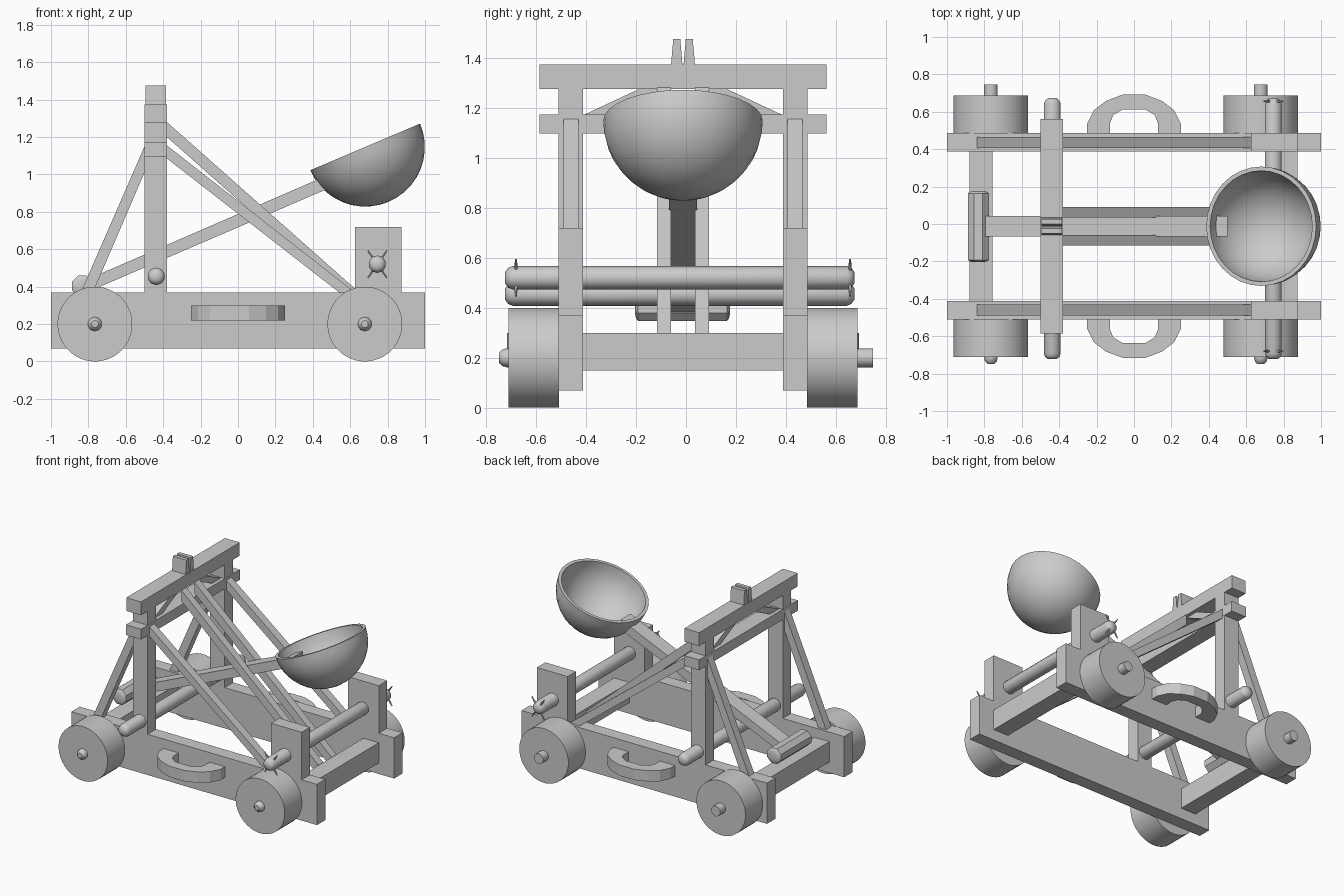
import bpy, bmesh, math
from mathutils import Matrix, Vector

if "Cube" in bpy.data.objects:
    bpy.data.objects.remove(bpy.data.objects["Cube"])

C = -0.012  # y of the symmetry plane


def finish(name, bm, smooth=False):
    bmesh.ops.recalc_face_normals(bm, faces=bm.faces[:])
    me = bpy.data.meshes.new(name)
    bm.to_mesh(me)
    bm.free()
    ob = bpy.data.objects.new(name, me)
    bpy.context.collection.objects.link(ob)
    if smooth:
        bpy.ops.object.select_all(action='DESELECT')
        ob.select_set(True)
        bpy.context.view_layer.objects.active = ob
        bpy.ops.object.shade_smooth_by_angle(angle=math.radians(40))
    return ob


def prism(name, pts, a, b, axis):
    """Extrude a 2D outline from a to b along the given axis."""
    def place(p, d):
        v = list(p)
        v.insert('xyz'.index(axis), d)
        return v
    bm = bmesh.new()
    f = bm.faces.new([bm.verts.new(place(p, a)) for p in pts])
    r = bmesh.ops.extrude_face_region(bm, geom=[f])
    move = Vector(place((0, 0), b - a))
    bmesh.ops.translate(bm, vec=move, verts=[g for g in r['geom'] if isinstance(g, bmesh.types.BMVert)])
    return finish(name, bm)


def box(name, x, y, z):
    return prism(name, [(x[0], z[0]), (x[1], z[0]), (x[1], z[1]), (x[0], z[1])], y[0], y[1], 'y')


def rod(name, x, z, r, y0, y1, seg, tip0=0.0, tip1=0.0):
    """Round bar along y with optional chamfered tips."""
    rings = [(y0, r)] if not tip0 else [(y0, r * .5), (y0 + tip0 * .4, r * .85), (y0 + tip0, r)]
    rings += [(y1, r)] if not tip1 else [(y1 - tip1, r), (y1 - tip1 * .4, r * .85), (y1, r * .5)]
    bm = bmesh.new()
    loops = []
    for y, rad in rings:
        loops.append([bm.verts.new((x + rad * math.cos(t), y, z + rad * math.sin(t)))
                      for t in [(i + .5) * math.tau / seg for i in range(seg)]])
    for a, b in zip(loops, loops[1:]):
        for i in range(seg):
            j = (i + 1) % seg
            bm.faces.new((a[i], a[j], b[j], b[i]))
    bm.faces.new(loops[0])
    bm.faces.new(loops[-1])
    return finish(name, bm, smooth=True)


# parts repeated on both sides
for s, side in ((-1, 'front'), (1, 'back')):
    def span(a, b):
        return sorted((C + s * a, C + s * b))
    rail = span(.40, .498)
    box(side + '_rail', (-1, 1), rail, (.07, .37))
    box(side + '_post', (-.5, -.38), rail, (.37, 1.275))
    box(side + '_winch_support', (.625, .875), rail, (.37, .72))
    brace = span(.418, .478)
    prism(side + '_long_brace', [(-.38, 1.155), (.625, .37), (.54, .37), (-.38, 1.085)], *brace, 'y')
    prism(side + '_short_brace', [(-.5, 1.15), (-.84, .37), (-.775, .37), (-.5, 1.01)], *brace, 'y')
    prism(side + '_centre_brace', [(-.38, 1.28), (.80, .235), (.75, .2), (-.38, 1.2)], *span(.048, .104), 'y')
    # knee brace between the two top beams
    prism(side + '_knee_brace', [(C + s * y, z) for y, z in
          ((.40, 1.17), (.175, 1.275), (.07, 1.275), (.295, 1.17))], -.475, -.405, 'x')
    # forked peak
    p = C + s * .025
    prism(side + '_peak_prong', [(p - .023, 1.37), (p + .023, 1.37), (p + .014, 1.475), (p - .014, 1.475)],
          -.495, -.385, 'x')
    # carrying handle
    half = [(.25, .49), (.25, .55), (.215, .62), (.15, .67), (.06, .704)]
    hole = [(.127, .49), (.127, .555), (.11, .595), (.06, .625)]
    outline = half + [(-x, y) for x, y in half[::-1]] + [(-x, y) for x, y in hole] + hole[::-1]
    prism(side + '_handle', [(x, C + s * y) for x, y in outline], .22, .30, 'z')
    # wheels and axle stubs
    for x, end in ((-.765, 'left'), (.678, 'right')):
        rod(f'{side}_{end}_wheel', x, .2, .2, *span(.495, .698), 40)
        if s < 0:
            rod(f'{side}_{end}_axle', x, .2, .038, -.748, -.45, 10, tip0=.03)
        else:
            rod(f'{side}_{end}_axle', x, .2, .038, .43, .747, 10)
    # crossed winch pegs
    for k in range(4):
        a = math.radians(55 if k in (0, 2) else 125) + (math.pi if k > 1 else 0)
        d = Vector((math.cos(a), 0, math.sin(a)))
        bm = bmesh.new()
        bmesh.ops.create_cone(bm, cap_ends=True, segments=6, radius1=.009, radius2=.004, depth=.075)
        rot = Vector((0, 0, 1)).rotation_difference(d).to_matrix().to_4x4()
        pos = Vector((.745, C + s * .668, .52)) + d * .052
        bmesh.ops.transform(bm, matrix=Matrix.Translation(pos) @ rot, verts=bm.verts[:])
        finish(f'{side}_winch_peg_{k + 1}', bm)

# cross members
inner = (C - .405, C + .405)
box('left_cross_beam', (-.88, -.757), inner, (.15, .30))
box('right_cross_beam', (.75, .875), inner, (.15, .30))
box('top_beam', (-.5, -.38), (-.586, .562), (1.275, 1.373))
box('lower_top_beam', (-.501, -.379), (-.586, .562), (1.097, 1.173))

# rollers
rod('lower_roller', -.437, .455, .047, -.723, .673, 10, .03, .03)
rod('winch_roller', .745, .52, .047, -.723, .673, 10, .03, .03)
rod('arm_pivot_roller', -.832, .403, .06, -.204, .176, 8, .012, .012)

# throwing arm
prism('throwing_arm', [(-.84, .424), (.50, 1.005), (.50, .932), (-.84, .356)], C - .056, C + .056, 'y')

# bowl: hemisphere shell tilted towards the arm
bm = bmesh.new()
R, seg, rows = .319, 32, 10
prof = [(R * math.cos(t), -R * math.sin(t)) for t in [i * math.pi / 2 / rows for i in range(rows + 1)]]
k = .93
prof = [(x * k, z * k) for x, z in prof[::-1]] + prof
prof[0], prof[-1] = (0, -R * k), (0, -R)
vs = [bm.verts.new((x, 0, z)) for x, z in prof]
es = [bm.edges.new(e) for e in zip(vs, vs[1:])]
bmesh.ops.spin(bm, geom=vs + es, cent=(0, 0, 0), axis=(0, 0, 1), angle=math.tau, steps=seg)
bmesh.ops.remove_doubles(bm, verts=bm.verts[:], dist=1e-4)
tilt = Matrix.Translation((.68, C, 1.147)) @ Matrix.Rotation(math.radians(-23), 4, 'Y')
bmesh.ops.transform(bm, matrix=tilt, verts=bm.verts[:])
finish('bowl', bm, smooth=True)
